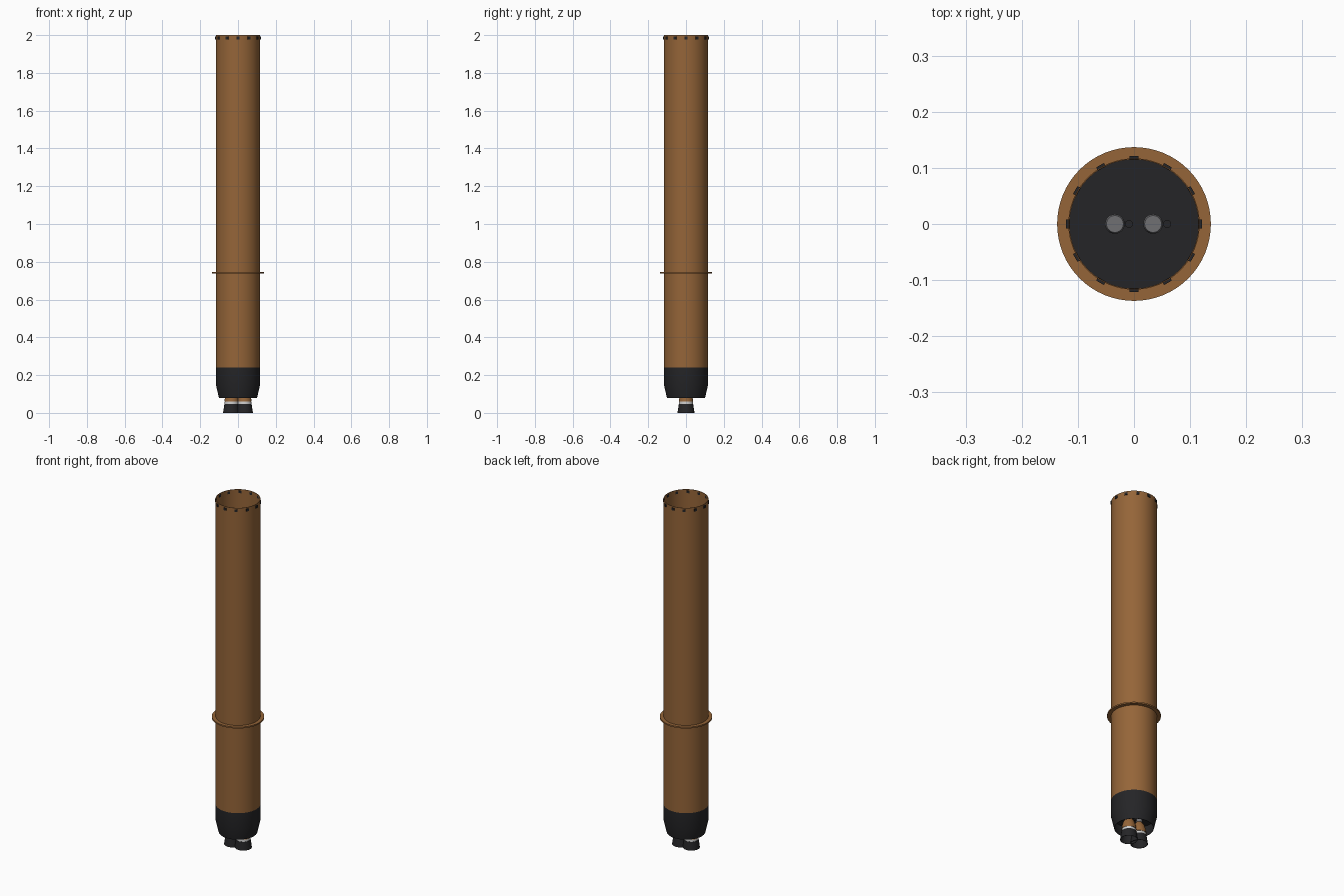
import bpy, math

if "Cube" in bpy.data.objects:
    bpy.data.objects.remove(bpy.data.objects["Cube"])


def mat(name, rgb):
    m = bpy.data.materials.new(name)
    m.diffuse_color = (*rgb, 1)
    m.use_nodes = True
    m.node_tree.nodes["Principled BSDF"].inputs["Base Color"].default_value = m.diffuse_color
    return m


BROWN = mat("copper_brown", (0.30, 0.13, 0.04))
DARK = mat("dark", (0.018, 0.018, 0.02))
WHITE = mat("white", (0.95, 0.95, 0.95))
GREY = mat("grey", (0.16, 0.16, 0.17))


def finish(ob, m, angle=30):
    ob.data.materials.append(m)
    bpy.ops.object.select_all(action='DESELECT')
    ob.select_set(True)
    bpy.context.view_layer.objects.active = ob
    bpy.ops.object.shade_smooth_by_angle(angle=math.radians(angle))
    return ob


def lathe(name, profile, m, x=0, n=64, closed=True):
    """Spin (radius, z) points round z; closed joins the last point to the first."""
    verts, faces, rings = [], [], []
    for r, z in profile:
        k = 1 if r == 0 else n
        rings.append(range(len(verts), len(verts) + k))
        verts += [(r * math.cos(2 * math.pi * i / n),
                   r * math.sin(2 * math.pi * i / n), z) for i in range(k)]
    pairs = list(zip(rings, rings[1:]))
    if closed:
        pairs.append((rings[-1], rings[0]))
    for a, b in pairs:
        for i in range(n):
            j = (i + 1) % n
            f = [a[i % len(a)], a[j % len(a)], b[j % len(b)], b[i % len(b)]]
            f = list(dict.fromkeys(f))
            if len(f) > 2:
                faces.append(f)
    me = bpy.data.meshes.new(name)
    me.from_pydata(verts, [], faces)
    ob = bpy.data.objects.new(name, me)
    ob.location.x = x
    bpy.context.collection.objects.link(ob)
    return finish(ob, m)


# Body: hollow open tube, flange and engine skirt
R = 0.117
lathe("body_tube", [(R, 0.24), (R, 2.0), (R - 0.002, 2.0), (R - 0.002, 0.24)], BROWN)
lathe("body_flange", [(R - 0.001, 0.738), (0.137, 0.738), (0.137, 0.746), (R - 0.001, 0.746)], BROWN)
lathe("engine_skirt", [(0.101, 0.08), (R, 0.15), (R, 0.24), (R - 0.002, 0.24),
                       (R - 0.002, 0.15), (0.099, 0.08)], DARK)
lathe("thrust_plate", [(0, 0.15), (R - 0.001, 0.15), (R - 0.001, 0.156), (0, 0.156)], DARK, closed=False)

# Twelve latches round the open top
for i in range(12):
    a = i * math.pi / 6
    bpy.ops.mesh.primitive_cube_add(size=1, rotation=(0, 0, a),
        location=(0.1175 * math.cos(a), 0.1175 * math.sin(a), 1.985))
    ob = bpy.context.object
    ob.name = f"top_latch_{i + 1}"
    ob.scale = (0.007, 0.016, 0.014)
    finish(ob, DARK)

# Two engines
for side, x in (("left", -0.034), ("right", 0.034)):
    lathe(side + "_nozzle_exit", [(0.045, 0), (0.038, 0.047), (0.036, 0.047), (0.043, 0)], DARK, x, 40)
    lathe(side + "_nozzle_band", [(0.037, 0.047), (0.036, 0.06), (0.034, 0.06), (0.035, 0.047)], WHITE, x, 40)
    lathe(side + "_nozzle_upper", [(0.038, 0.06), (0.035, 0.082), (0.028, 0.105), (0.015, 0.125),
                                   (0.013, 0.125), (0.026, 0.105), (0.033, 0.082), (0.036, 0.06)], BROWN, x, 40)
    lathe(side + "_chamber", [(0, 0.122), (0.015, 0.122), (0.0175, 0.135), (0.0175, 0.175),
                              (0.015, 0.18), (0, 0.18)], GREY, x, 32, False)
    lathe(side + "_pump", [(0, 0.13), (0.007, 0.13), (0.007, 0.17), (0, 0.17)], DARK, x + 0.025, 20, False)
